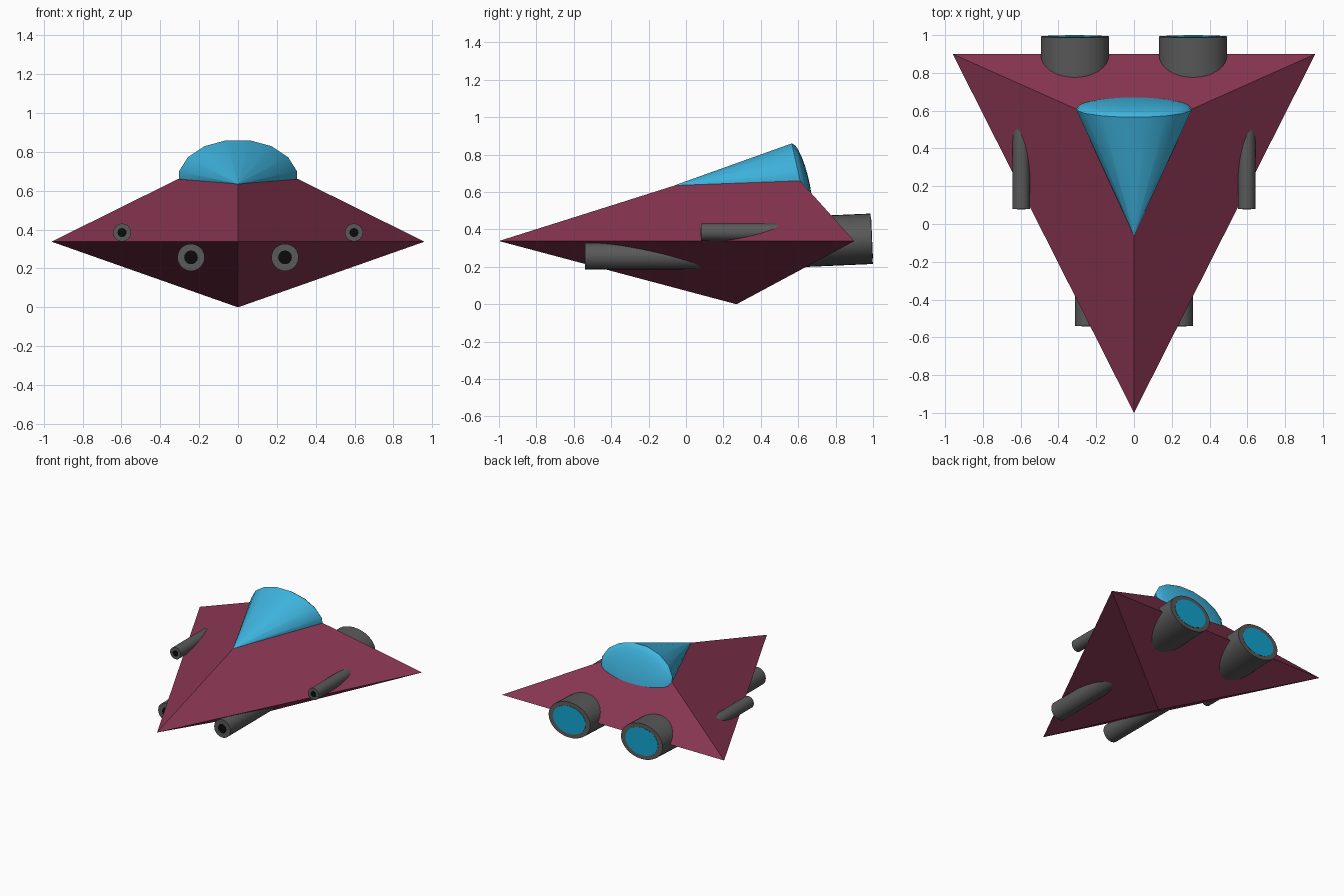
import bpy, bmesh
from math import sin, cos, tau, radians
from mathutils import Matrix

if "Cube" in bpy.data.objects:
    bpy.data.objects.remove(bpy.data.objects["Cube"])


def material(name, rgb):
    m = bpy.data.materials.new(name)
    m.diffuse_color = (*rgb, 1)
    m.use_nodes = True
    m.node_tree.nodes["Principled BSDF"].inputs["Base Color"].default_value = m.diffuse_color
    return m


MAROON = material("maroon", (0.25, 0.036, 0.085))
BLUE = material("blue", (0.05, 0.46, 0.74))
GLOW = material("glow_blue", (0.006, 0.36, 0.60))
STEEL = material("dark_grey", (0.10, 0.10, 0.10))
BLACK = material("black", (0.003, 0.003, 0.003))


def make(name, verts, faces, mats, smooth=True, slots=None):
    me = bpy.data.meshes.new(name)
    me.from_pydata(verts, [], faces)
    for m in mats:
        me.materials.append(m)
    if slots:
        me.polygons.foreach_set("material_index", slots)
    bm = bmesh.new()
    bm.from_mesh(me)
    bmesh.ops.recalc_face_normals(bm, faces=bm.faces)
    bm.to_mesh(me)
    bm.free()
    ob = bpy.data.objects.new(name, me)
    bpy.context.collection.objects.link(ob)
    if smooth:
        bpy.ops.object.select_all(action='DESELECT')
        ob.select_set(True)
        bpy.context.view_layer.objects.active = ob
        bpy.ops.object.shade_smooth_by_angle(angle=radians(35))
    return ob


def lathe(rings, n, start=0.0):
    """Loft of elliptical rings (y, z, rx, rz, lean), capped at both ends."""
    verts, faces = [], []
    for y, z, rx, rz, lean in rings:
        for i in range(n):
            a = start + tau * i / n
            verts.append((rx * sin(a), y - lean * cos(a), z + rz * cos(a)))
    for k in range(len(rings) - 1):
        for i in range(n):
            j = (i + 1) % n
            faces.append((k*n + i, k*n + j, (k+1)*n + j, (k+1)*n + i))
    faces.append(tuple(range(n)))
    faces.append(tuple(range((len(rings) - 1) * n, len(rings) * n)))
    return verts, faces


# Hull: triangular double pyramid with its top cut off
hull_pts = [(0, -1, 0.338), (0.96, 0.9, 0.338), (-0.96, 0.9, 0.338), (0, 0.27, 0),
            (0, -0.06, 0.635), (0.31, 0.61, 0.66), (-0.31, 0.61, 0.66)]
hull_faces = [(0, 1, 3), (1, 2, 3), (2, 0, 3), (0, 1, 5, 4), (1, 2, 6, 5), (2, 0, 4, 6), (4, 5, 6)]
make("hull", hull_pts, hull_faces, [MAROON], smooth=False)

# Canopy: half-sunk cone with a shallow domed back
CY, CZ, BULGE = 0.61, 0.66, 0.048
rings = [(-0.06, 0.635, 0.001, 0.001, 0), (CY, CZ, 0.31, 0.204, 0.045)]
for s in (0.95, 0.85, 0.65, 0.4, 0.1):
    rings.append((CY + BULGE * (1 - s * s) ** 0.5, CZ, 0.31 * s, 0.204 * s, 0.045 * s))
make("canopy", *lathe(rings, 16, tau / 32), [BLUE])


def tube(name, x, z, rx, rz, y_end, y_in, inner, core, tilt=0.0):
    """Tube running from inside the hull to an open end with a coloured core."""
    n = 32
    d = 0.002 if y_end > y_in else -0.002
    rings = [(y_in, 0, rx, rz, 0), (y_end, 0, rx, rz, 0),
             (y_end, 0, rx * inner, rz * inner, 0),
             (y_end + d, 0, rx * inner, rz * inner, 0)]
    verts, faces = lathe(rings, n)
    slots = [0] * (len(faces) - 1) + [1]
    ob = make(name, verts, faces, [STEEL, core], slots=slots)
    pivot = Matrix.Translation((0, y_end, 0))
    ob.data.transform(Matrix.Translation((x, 0, z)) @ pivot
                      @ Matrix.Rotation(tilt, 4, 'X') @ pivot.inverted())


# Engines, wing guns and belly guns on both sides
for side, s in (("left", -1), ("right", 1)):
    tube(side + "_engine", s * 0.313, 0.35, 0.18, 0.135, 0.993, 0.60, 0.78, GLOW, radians(2.5))
    tube(side + "_wing_gun", s * 0.597, 0.385, 0.046, 0.046, 0.08, 0.58, 0.5, BLACK)
    tube(side + "_belly_gun", s * 0.242, 0.257, 0.07, 0.07, -0.54, 0.2, 0.5, BLACK)
